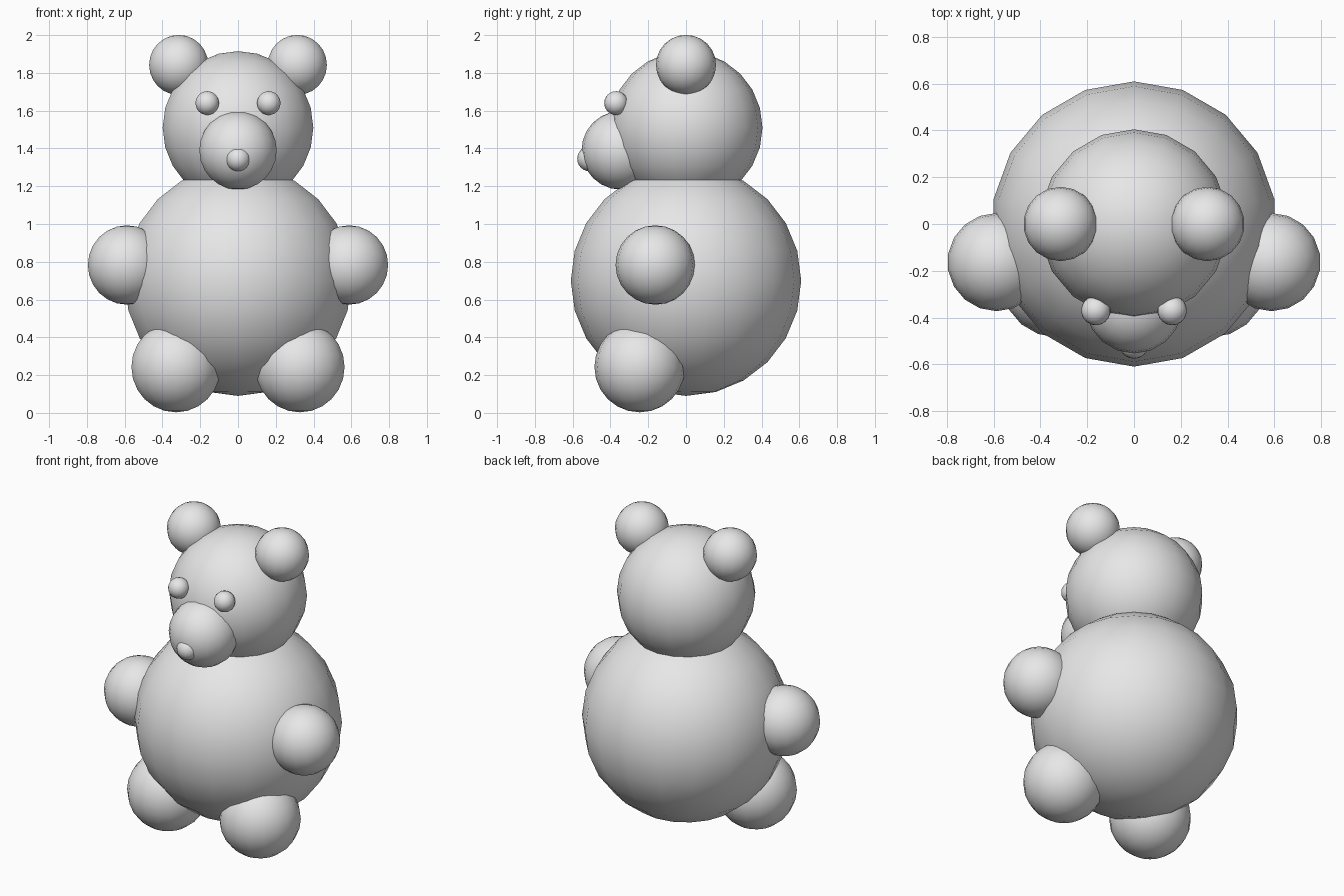
import bpy

if "Cube" in bpy.data.objects:
    bpy.data.objects.remove(bpy.data.objects["Cube"])

# Single flat colour
grey = bpy.data.materials.new("light grey")
grey.diffuse_color = (0.8, 0.8, 0.8, 1.0)
grey.use_nodes = True
grey.node_tree.nodes["Principled BSDF"].inputs["Base Color"].default_value = grey.diffuse_color


def ball(name, radius, x, y, z):
    """Smooth, low-segment sphere used for every part."""
    bpy.ops.mesh.primitive_uv_sphere_add(
        segments=18, ring_count=12, radius=radius, location=(x, y, z))
    obj = bpy.context.object
    obj.name = name
    obj.data.materials.append(grey)
    bpy.ops.object.shade_smooth()
    return obj


def pair(name, radius, x, y, z):
    """Matching balls on both sides."""
    ball("left_" + name, radius, x, y, z)
    ball("right_" + name, radius, -x, y, z)


# Torso and head
ball("body", 0.61, 0, 0, 0.70)
ball("head", 0.405, 0, 0, 1.51)

# Face
ball("muzzle", 0.208, 0, -0.345, 1.39)
ball("nose", 0.066, 0, -0.51, 1.345)
pair("eye", 0.063, 0.163, -0.37, 1.64)

# Ears and limbs
pair("ear", 0.159, 0.314, 0, 1.842)
pair("arm", 0.21, 0.588, -0.163, 0.783)
pair("leg", 0.24, 0.328, -0.245, 0.243)
